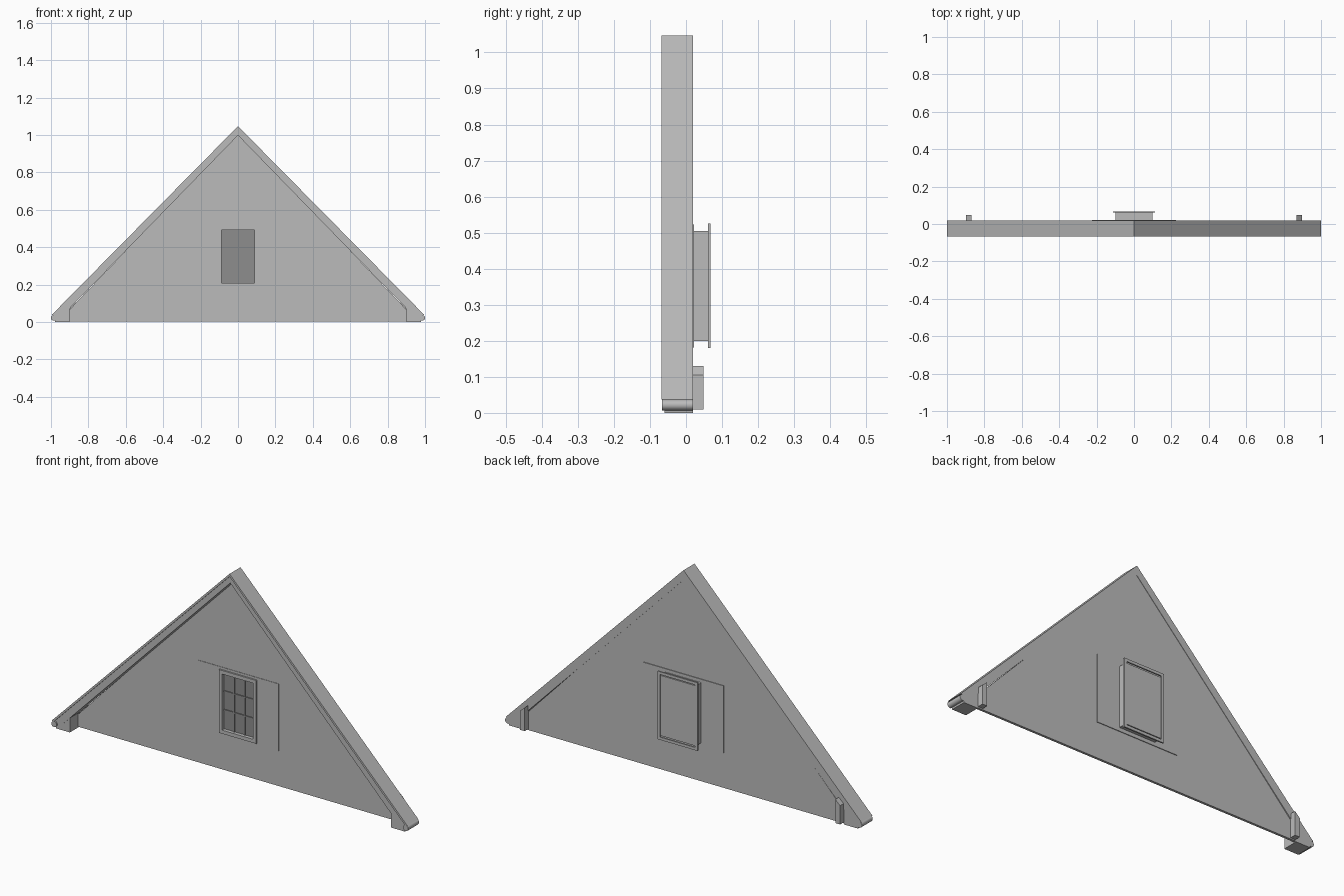
import bpy, bmesh
from math import pi

if "Cube" in bpy.data.objects:
    bpy.data.objects.remove(bpy.data.objects["Cube"], do_unlink=True)


def material(name, value):
    m = bpy.data.materials.new(name)
    m.use_nodes = True
    col = (value, value, value, 1)
    m.diffuse_color = col
    m.node_tree.nodes["Principled BSDF"].inputs["Base Color"].default_value = col
    return m


GREY = material("plain grey", 0.5)
GLASS = material("dark glass grey", 0.27)


def prism(name, outline, y0, y1, mat=GREY):
    """Extrude an x-z outline from y0 to y1."""
    bm = bmesh.new()
    face = bm.faces.new([bm.verts.new((x, y0, z)) for x, z in outline])
    ext = bmesh.ops.extrude_face_region(bm, geom=[face])
    for v in ext["geom"]:
        if isinstance(v, bmesh.types.BMVert):
            v.co.y = y1
    bmesh.ops.recalc_face_normals(bm, faces=bm.faces)
    mesh = bpy.data.meshes.new(name)
    bm.to_mesh(mesh)
    bm.free()
    mesh.materials.append(mat)
    ob = bpy.data.objects.new(name, mesh)
    bpy.context.collection.objects.link(ob)
    return ob


def box(name, x0, x1, y0, y1, z0, z1, mat=GREY):
    return prism(name, [(x0, z0), (x1, z0), (x1, z1), (x0, z1)], y0, y1, mat)


def cut(ob, cutter):
    mod = ob.modifiers.new("opening", "BOOLEAN")
    mod.object = cutter
    mod.solver = "EXACT"
    cutter.hide_render = True
    cutter.hide_viewport = True
    cutter.display_type = "WIRE"


def frame(name, x, z0, z1, w, y0, y1):
    """Rectangular ring, centred on x = 0, with members w wide."""
    opening = box(name + "_cutter", w - x, x - w, y0 - .1, y1 + .1, z0 + w, z1 - w)
    ob = box(name, -x, x, y0, y1, z0, z1)
    cut(ob, opening)
    return ob


def chevron(name, top, foot, drop, foot_in, y0, y1):
    """Roof band along both slopes."""
    z = .037
    return prism(name, [(-foot, z), (0, top), (foot, z),
                        (foot - foot_in, z), (0, top - drop), (foot_in - foot, z)], y0, y1)


# Gable wall with its window opening and the thin panel around it
opening = box("opening_cutter", -.09, .09, -.2, .2, .205, .495)
wall = prism("gable_wall", [(-.96, .004), (.96, .004), (0, 1.01)], .006, .018)
panel = box("window_surround_panel", -.225, .225, .004, .0215, .182, .522)
for part in (wall, panel):
    cut(part, opening)

# Roof covering and the fascia beneath it
chevron("roof_covering", 1.047, .997, .014, .014, -.068, .02)
chevron("fascia", 1.035, .985, .037, .05, -.062, .02)

# Window seen from the front: trim, glass and glazing bars
frame("window_trim", .105, .19, .51, .018, -.004, .02)
box("window_glass", -.09, .09, .014, .018, .205, .495, GLASS)
for x in (-.03, .03):
    box("upright_bar", x - .003, x + .003, .009, .015, .205, .495, GLASS)
for z in (.305, .4):
    box("cross_bar", -.09, .09, .0095, .015, z - .003, z + .003, GLASS)

# Window box and framed panel on the back
box("window_box", -.1, .1, .0185, .064, .2, .505)
frame("back_frame", .112, .18, .525, .014, .061, .068)

# Eaves on both sides: boxed return, rounded gutter, back bracket
for side, s in (("left", 1), ("right", -1)):
    prism(side + "_eave_return", [(s * x, z) for x, z in
          ((.9, 0), (.9, .085), (.95, .045), (.985, .037), (.978, 0))], -.06, .02)
    prism(side + "_bracket", [(s * x, z) for x, z in
          ((.87, .01), (.87, .13), (.897, .105), (.897, .01))], .015, .048)
    bpy.ops.mesh.primitive_cylinder_add(vertices=20, radius=.015, depth=.086,
                                        location=(s * .985, -.023, .022),
                                        rotation=(pi / 2, 0, 0))
    gutter = bpy.context.object
    gutter.name = side + "_gutter"
    gutter.data.materials.append(GREY)
    bpy.ops.object.shade_smooth_by_angle()
